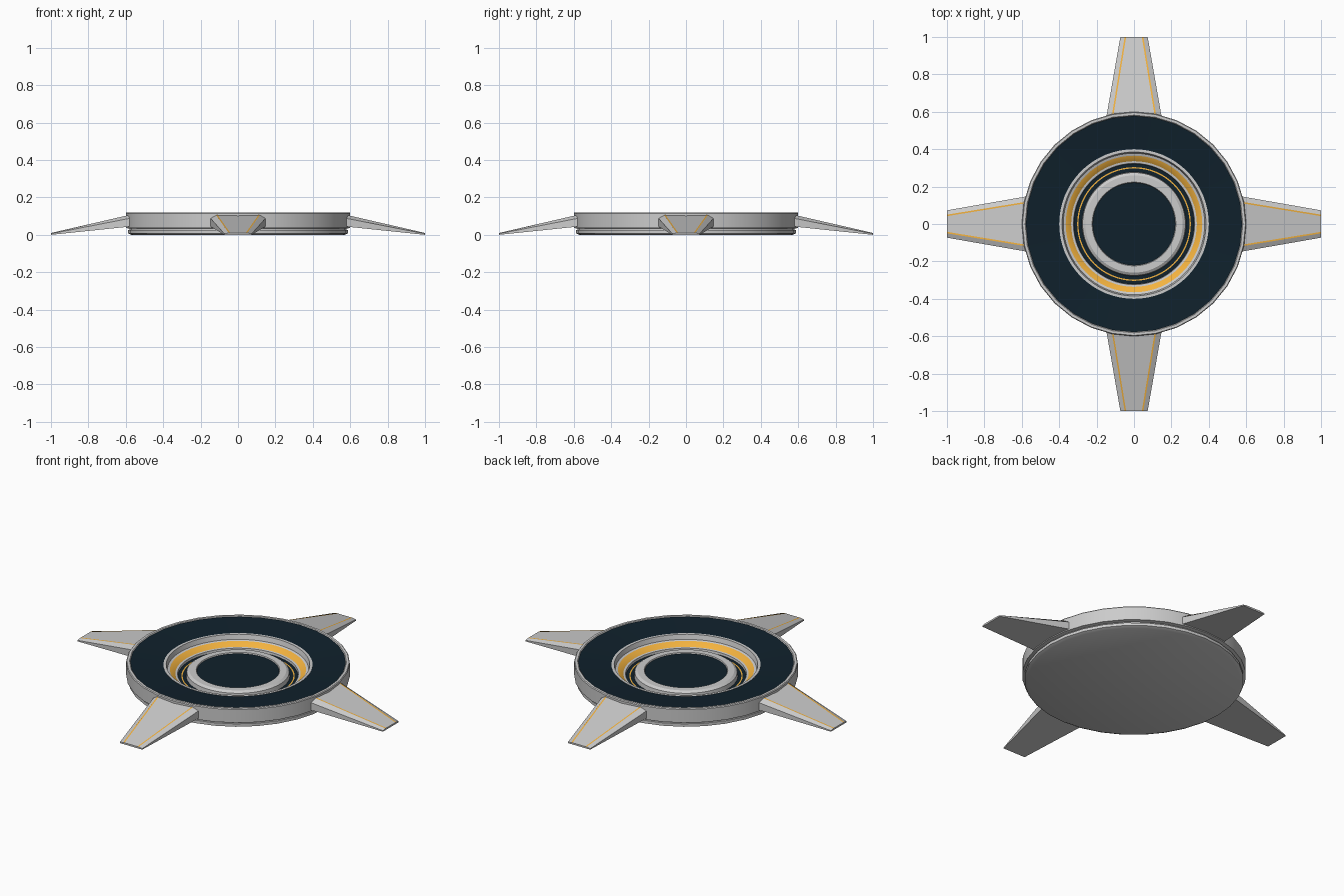
import bpy, bmesh, math
from mathutils import Matrix

if "Cube" in bpy.data.objects:
    bpy.data.objects.remove(bpy.data.objects["Cube"])


def material(name, color):
    m = bpy.data.materials.new(name)
    m.diffuse_color = color
    m.use_nodes = True
    m.node_tree.nodes["Principled BSDF"].inputs["Base Color"].default_value = m.diffuse_color
    return m


GREY = material("grey_metal", (0.6, 0.6, 0.6, 1))
DARK = material("dark_panel", (0.005, 0.015, 0.025, 1))
GOLD = material("gold_trim", (0.9, 0.45, 0.05, 1))
MATS = [GREY, DARK, GOLD]


def finish(name, bm, smooth=False):
    me = bpy.data.meshes.new(name)
    bm.to_mesh(me)
    bm.free()
    for m in MATS:
        me.materials.append(m)
    ob = bpy.data.objects.new(name, me)
    bpy.context.collection.objects.link(ob)
    if smooth:
        bpy.ops.object.select_all(action='DESELECT')
        ob.select_set(True)
        bpy.context.view_layer.objects.active = ob
        bpy.ops.object.shade_smooth_by_angle(angle=math.radians(25))
    return ob


def lathe(name, profile, sides):
    """Revolve (radius, z, material of the band that follows) around z."""
    bm = bmesh.new()
    rings = []
    for r, z, _ in profile:
        if r == 0:
            rings.append([bm.verts.new((0, 0, z))] * sides)
        else:
            rings.append([bm.verts.new((r * math.cos(2 * math.pi * i / sides),
                                        r * math.sin(2 * math.pi * i / sides), z))
                          for i in range(sides)])
    for (a, b), p in zip(zip(rings, rings[1:]), profile):
        for i in range(sides):
            j = (i + 1) % sides
            f = bm.faces.new(list(dict.fromkeys([a[i], a[j], b[j], b[i]])))
            f.material_index = p[2]
    return finish(name, bm, True)


# Outer body: stepped base, side wall, rim and sloping dark panel
lathe("hub_body", [(0, 0, 0), (0.57, 0, 0), (0.588, 0.008, 0), (0.588, 0.025, 0),
                   (0.58, 0.027, 0), (0.58, 0.033, 0), (0.6, 0.037, 0), (0.6, 0.115, 0),
                   (0.596, 0.12, 0), (0.582, 0.12, 0), (0.578, 0.116, 1), (0.398, 0.1, 0)], 32)

# Recessed dish: lip, gold slope, dark channel with gold line, centre pedestal
lathe("centre_dish", [(0.4, 0.096, 0), (0.4, 0.102, 0), (0.385, 0.102, 0), (0.378, 0.075, 0),
                      (0.365, 0.072, 2), (0.336, 0.05, 0), (0.324, 0.048, 0),
                      (0.322, 0.035, 1), (0.304, 0.035, 2), (0.297, 0.035, 1),
                      (0.278, 0.035, 0), (0.275, 0.06, 0), (0.26, 0.07, 0),
                      (0.224, 0.07, 0), (0.221, 0.064, 1), (0, 0.064, 0)], 64)


def arm_section(y):
    """Half widths and heights of an arm at distance y from the centre."""
    t = (y - 0.6) / 0.4
    top = 0.102 + (0.01 - 0.102) * t
    return (0.115 - 0.065 * t, top, 0.143 - 0.07 * t,
            0.084 + (0.006 - 0.084) * t, 0.042 * (1 - t))


def arm(name, turn):
    bm = bmesh.new()
    ends = []
    for y in (0.56, 1.0):
        w, top, ow, oz, low = arm_section(y)
        ends.append([bm.verts.new((x, y, z)) for x, z in
                     ((-ow, low), (ow, low), (ow, oz), (w, top), (-w, top), (-ow, oz))])
    a, b = ends
    for i in range(6):
        j = (i + 1) % 6
        bm.faces.new((a[i], a[j], b[j], b[i]))
    bm.faces.new(a)
    bm.faces.new(b)
    bmesh.ops.recalc_face_normals(bm, faces=bm.faces)
    # Thin gold lines along both creases
    for s in (-1, 1):
        quad = []
        for y, inset in ((0.58, 0), (0.58, 0.008), (0.999, 0.008), (0.999, 0)):
            w, top = arm_section(y)[:2]
            quad.append(bm.verts.new((s * (w - inset), y, top + 0.001)))
        f = bm.faces.new(quad)
        f.material_index = 2
        f.normal_update()
        if f.normal.z < 0:
            f.normal_flip()
    bmesh.ops.transform(bm, matrix=Matrix.Rotation(turn, 4, 'Z'), verts=bm.verts)
    finish(name, bm)


# Four tapering legs
for k, side in enumerate(("back", "left", "front", "right")):
    arm(side + "_arm", k * math.pi / 2)
